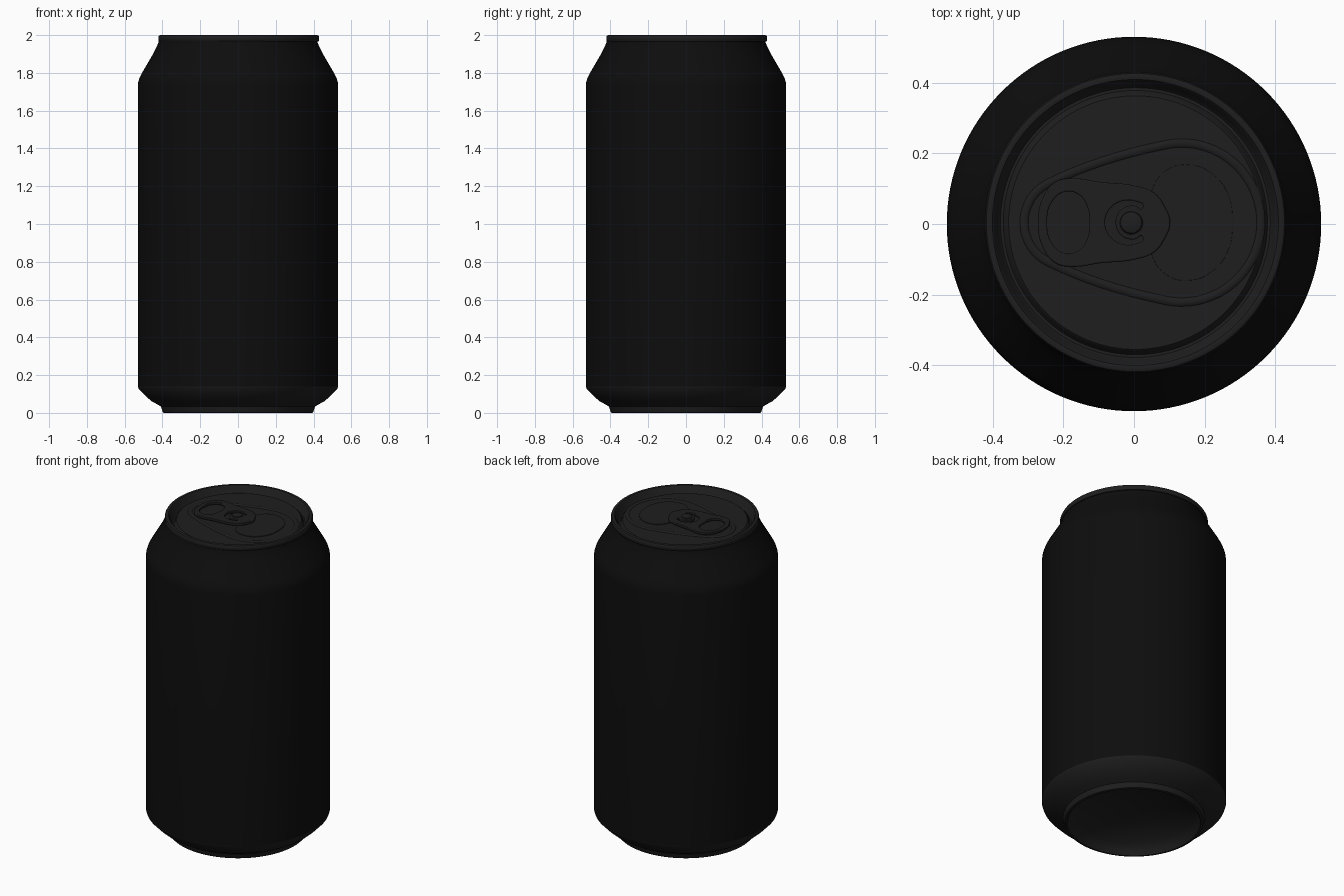
import bpy, bmesh, math
from mathutils import Matrix

if "Cube" in bpy.data.objects:
    bpy.data.objects.remove(bpy.data.objects["Cube"])

LID = (0.004, 0.004)   # lid is very slightly off the body axis
PANEL = 1.968          # height of the recessed lid panel


def material(name, v):
    m = bpy.data.materials.new(name)
    m.diffuse_color = (v, v, v, 1)
    m.use_nodes = True
    m.node_tree.nodes["Principled BSDF"].inputs["Base Color"].default_value = m.diffuse_color
    return m


black = material("black", 0.004)
metal = material("dark_metal", 0.013)


def smooth(ob, angle=35):
    bpy.ops.object.select_all(action='DESELECT')
    ob.select_set(True)
    bpy.context.view_layer.objects.active = ob
    bpy.ops.object.shade_smooth_by_angle(angle=math.radians(angle))


def lathe(name, profile, mat, centre=(0, 0), steps=128):
    """Revolve an (r, z) profile around the vertical axis."""
    bm = bmesh.new()
    vs = [bm.verts.new((r, 0, z)) for r, z in profile]
    es = [bm.edges.new(p) for p in zip(vs, vs[1:])]
    bmesh.ops.spin(bm, geom=vs + es, cent=(0, 0, 0), axis=(0, 0, 1),
                   angle=2 * math.pi, steps=steps)
    bmesh.ops.remove_doubles(bm, verts=bm.verts, dist=1e-5)
    bmesh.ops.recalc_face_normals(bm, faces=bm.faces)
    me = bpy.data.meshes.new(name)
    bm.to_mesh(me)
    bm.free()
    ob = bpy.data.objects.new(name, me)
    ob.location = (*centre, 0)
    bpy.context.collection.objects.link(ob)
    me.materials.append(mat)
    smooth(ob)
    return ob


def outline(name, loops, z, extrude=0, bevel=0, fill=True, flat=1):
    """Closed smooth curves: a filled plate (inner loops are holes) or a bead."""
    cu = bpy.data.curves.new(name, 'CURVE')
    cu.dimensions = '2D' if fill else '3D'
    cu.fill_mode = 'BOTH' if fill else 'FULL'
    cu.extrude, cu.bevel_depth, cu.bevel_resolution = extrude, bevel, 2
    cu.resolution_u = 8
    for pts in loops:
        sp = cu.splines.new('BEZIER')
        sp.bezier_points.add(len(pts) - 1)
        for bp, (x, y) in zip(sp.bezier_points, pts):
            bp.co = (x, y, 0)
            bp.handle_left_type = bp.handle_right_type = 'AUTO'
        sp.use_cyclic_u = True
    ob = bpy.data.objects.new(name, cu)
    bpy.context.collection.objects.link(ob)
    bpy.ops.object.select_all(action='DESELECT')
    ob.select_set(True)
    bpy.context.view_layer.objects.active = ob
    bpy.ops.object.convert(target='MESH')
    ob = bpy.context.object
    ob.name = name
    ob.data.transform(Matrix.Diagonal((1, 1, flat, 1)))
    ob.location = (*LID, z)
    ob.data.materials.clear()
    ob.data.materials.append(metal)
    smooth(ob)
    return ob


def arc(cx, cy, rx, ry, a0, a1, n):
    ts = [math.radians(a0 + (a1 - a0) * i / (n - 1)) for i in range(n)]
    return [(cx + rx * math.cos(t), cy + ry * math.sin(t)) for t in ts]


def mirrored(half):
    """Complete an outline whose upper half starts and ends on the x axis."""
    return half + [(x, -y) for x, y in half[-2:0:-1]]


# Side wall with shoulder and neck
lathe("can_body", [(0.53, 0.14), (0.53, 1.735), (0.528, 1.752), (0.521, 1.775),
                   (0.508, 1.80), (0.447, 1.905), (0.432, 1.935),
                   (0.422, 1.96), (0.419, 1.975)], black)

# Tapered base, standing ring and concave dome
lathe("can_base", [(0.53, 0.14), (0.526, 0.128), (0.487, 0.087), (0.458, 0.062),
                   (0.425, 0.044), (0.408, 0.034), (0.404, 0.022),
                   (0.398, 0.003), (0.392, 0), (0.384, 0), (0.378, 0.006),
                   (0.37, 0.025), (0.33, 0.055), (0.27, 0.083), (0.2, 0.105),
                   (0.1, 0.122), (0, 0.128)], metal)

# Rolled rim, countersink groove and flat panel
lathe("lid", [(0.414, 1.966), (0.422, 1.966), (0.426, 1.972), (0.426, 1.99),
              (0.422, 1.997), (0.414, 2.0), (0.405, 1.998), (0.398, 1.99),
              (0.388, 1.95), (0.382, 1.944), (0.374, 1.944), (0.369, 1.95),
              (0.365, 1.963), (0.359, PANEL), (0, PANEL)], metal, LID)

# Teardrop stiffening bead
outline("panel_bead", [arc(0.13, 0, 0.225, 0.225, -104, 104, 13)
                       + arc(-0.19, 0, 0.125, 0.125, 112, 248, 7)],
        PANEL, bevel=0.012, fill=False, flat=0.4)

# Scored opening
outline("mouth_panel", [mirrored([(0.035, 0), (0.045, 0.085), (0.085, 0.145),
                                  (0.15, 0.163), (0.22, 0.135), (0.263, 0.075),
                                  (0.274, 0)])],
        PANEL + 0.001, extrude=0.002, bevel=0.001)

# Pull tab with finger hole and C-shaped slot around the tongue
tab = mirrored([(-0.272, 0), (-0.258, 0.07), (-0.225, 0.111), (-0.18, 0.121),
                (-0.10, 0.111), (0.0, 0.10), (0.05, 0.081), (0.08, 0.042),
                (0.094, 0)])
hole = mirrored([(-0.254, 0), (-0.24, 0.06), (-0.20, 0.091), (-0.155, 0.08),
                 (-0.132, 0.045), (-0.126, 0)])
slot = (arc(-0.02, 0, 0.07, 0.067, 50, 310, 13)
        + arc(-0.01, 0, 0.042, 0.044, 310, 50, 11))
outline("pull_tab", [tab, hole, slot], 1.981, extrude=0.004, bevel=0.004)

# Rivet
lathe("rivet", [(0.038, PANEL), (0.036, 1.989), (0.032, 1.991), (0.030, 1.996),
                (0.026, 1.998), (0, 1.998)], metal, (LID[0] - 0.012, LID[1]), 32)
